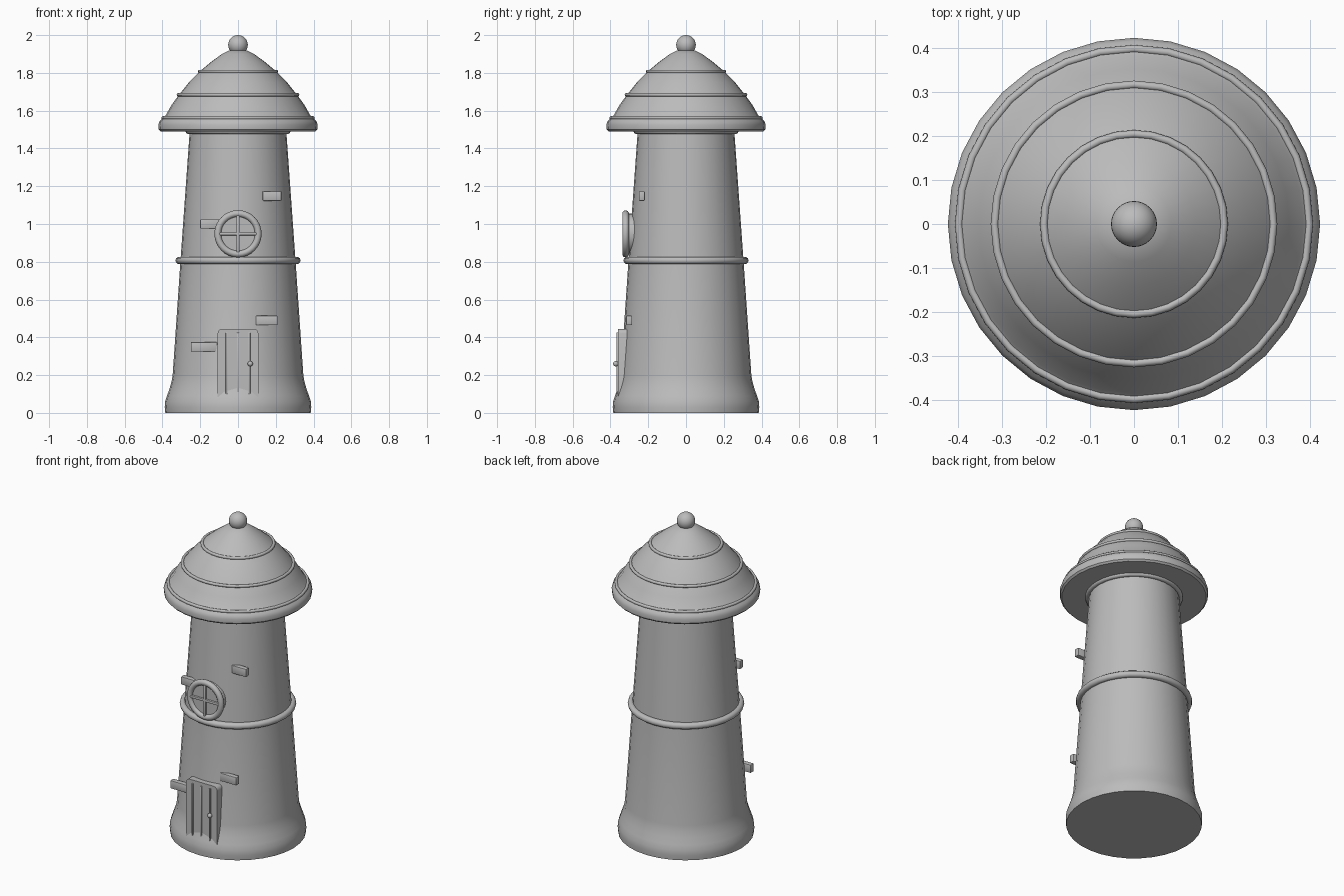
import bpy, bmesh, math
from mathutils import Matrix, Vector

if "Cube" in bpy.data.objects:
    bpy.data.objects.remove(bpy.data.objects["Cube"])

grey = bpy.data.materials.new("stone grey")
grey.diffuse_color = (0.5, 0.5, 0.5, 1)
grey.use_nodes = True
grey.node_tree.nodes["Principled BSDF"].inputs["Base Color"].default_value = grey.diffuse_color


def finish(name, bm, angle=40):
    bmesh.ops.recalc_face_normals(bm, faces=bm.faces)
    me = bpy.data.meshes.new(name)
    bm.to_mesh(me)
    bm.free()
    me.materials.append(grey)
    ob = bpy.data.objects.new(name, me)
    bpy.context.collection.objects.link(ob)
    bpy.ops.object.select_all(action='DESELECT')
    ob.select_set(True)
    bpy.context.view_layer.objects.active = ob
    bpy.ops.object.shade_smooth_by_angle(angle=math.radians(angle))
    return ob


def lathe(name, profile, segs=32, closed=False, matrix=Matrix()):
    """Spin (radius, height) points around z; closed profiles make rings."""
    bm = bmesh.new()
    rings = []
    for r, z in profile:
        n = 1 if r == 0 else segs
        rings.append([bm.verts.new((r * math.cos(2 * math.pi * i / segs),
                                    r * math.sin(2 * math.pi * i / segs), z)) for i in range(n)])
    pairs = list(zip(rings, rings[1:])) + ([(rings[-1], rings[0])] if closed else [])
    for a, b in pairs:
        for i in range(segs):
            j = (i + 1) % segs
            quad = [a[i % len(a)], a[j % len(a)], b[j % len(b)], b[i % len(b)]]
            bm.faces.new(list(dict.fromkeys(quad)))
    bmesh.ops.transform(bm, matrix=matrix, verts=bm.verts)
    return finish(name, bm)


def ring(name, radius, z, tube, segs=32, matrix=Matrix()):
    pts = [(radius + tube * math.cos(a * math.pi / 5), z + tube * math.sin(a * math.pi / 5))
           for a in range(10)]
    return lathe(name, pts, segs, True, matrix)


def box(name, lo, hi, bevel=0.004):
    lo, hi = Vector(lo), Vector(hi)
    bm = bmesh.new()
    bmesh.ops.create_cube(bm, size=1)
    for v in bm.verts:
        v.co = Vector(c * s for c, s in zip(v.co, hi - lo)) + (lo + hi) / 2
    bmesh.ops.bevel(bm, geom=bm.edges[:], offset=bevel, segments=2, affect='EDGES', profile=0.5)
    return finish(name, bm)


def ball(name, centre, radius, segs=32):
    bm = bmesh.new()
    bmesh.ops.create_uvsphere(bm, u_segments=segs, v_segments=segs // 2, radius=radius,
                              matrix=Matrix.Translation(centre))
    return finish(name, bm)


# Tower with flared foot
lathe("tower", [(0, 0), (.385, 0), (.388, .03), (.386, .06), (.376, .09), (.362, .13),
                (.352, .165), (.346, .2), (.305, .8), (.255, 1.5), (0, 1.5)])
ring("waist_band", .311, .807, .02)
ring("neck_band", .262, 1.492, .016)

# Bell roof with trim rings and finial
lathe("roof", [(0, 1.492), (.41, 1.49), (.42, 1.5), (.422, 1.525), (.415, 1.545), (.398, 1.56),
               (.383, 1.575), (.352, 1.63), (.312, 1.685), (.26, 1.75), (.2, 1.81), (.14, 1.86),
               (.085, 1.9), (.05, 1.918), (0, 1.925)])
for i, (r, z) in enumerate([(.397, 1.562), (.316, 1.684), (.204, 1.808)]):
    ring(f"roof_trim_{i + 1}", r, z, .009)
ball("finial", (0, 0, 1.948), .052)

# Round window with cross bars
facing = Matrix.Translation((0, -.32, .948)) @ Matrix.Rotation(math.pi / 2, 4, 'X')
ring("window_frame", .107, 0, .018, 32, facing)
lathe("window_pane", [(0, .002), (.107, .002), (.107, -.07), (0, -.07)], 32, False, facing)
box("window_bar_upright", (-.008, -.334, .845), (.008, -.315, 1.05))
box("window_bar_level", (-.105, -.334, .94), (.105, -.315, .956))

# Door: panel with rounded upper corners, raised strips and knob
outline = [(-.108, .08), (.108, .08)]
for side, start in ((1, 0), (-1, 90)):
    for a in range(0, 91, 30):
        t = math.radians(start + a)
        outline.append((side * .083 + .025 * math.cos(t), .42 + .025 * math.sin(t)))
bm = bmesh.new()
face = bm.faces.new([bm.verts.new((x, -.361, z)) for x, z in outline])
ext = bmesh.ops.extrude_face_region(bm, geom=[face])
back = [v for v in ext["geom"] if isinstance(v, bmesh.types.BMVert)]
bmesh.ops.translate(bm, verts=back, vec=(0, .07, 0))
if not face.is_valid or len([f for f in bm.faces if len(f.verts) > 4]) < 2:
    bm.faces.new([v for v in bm.verts if v not in back])
finish("door", bm)
for i, x in enumerate((-.06, 0, .06)):
    box(f"door_strip_{i + 1}", (x - .005, -.369, .1), (x + .005, -.355, .425), .002)
ball("door_knob", (.065, -.372, .26), .014, 16)

# Projecting stone blocks on the front
for i, (x0, x1, z, y) in enumerate([(-.25, -.11, .35, -.315), (.095, .21, .49, -.317),
                                    (-.2, -.09, 1.0, -.28), (.13, .23, 1.148, -.25)]):
    box(f"stone_block_{i + 1}", (x0, y, z - .025), (x1, y + .032, z + .025))
